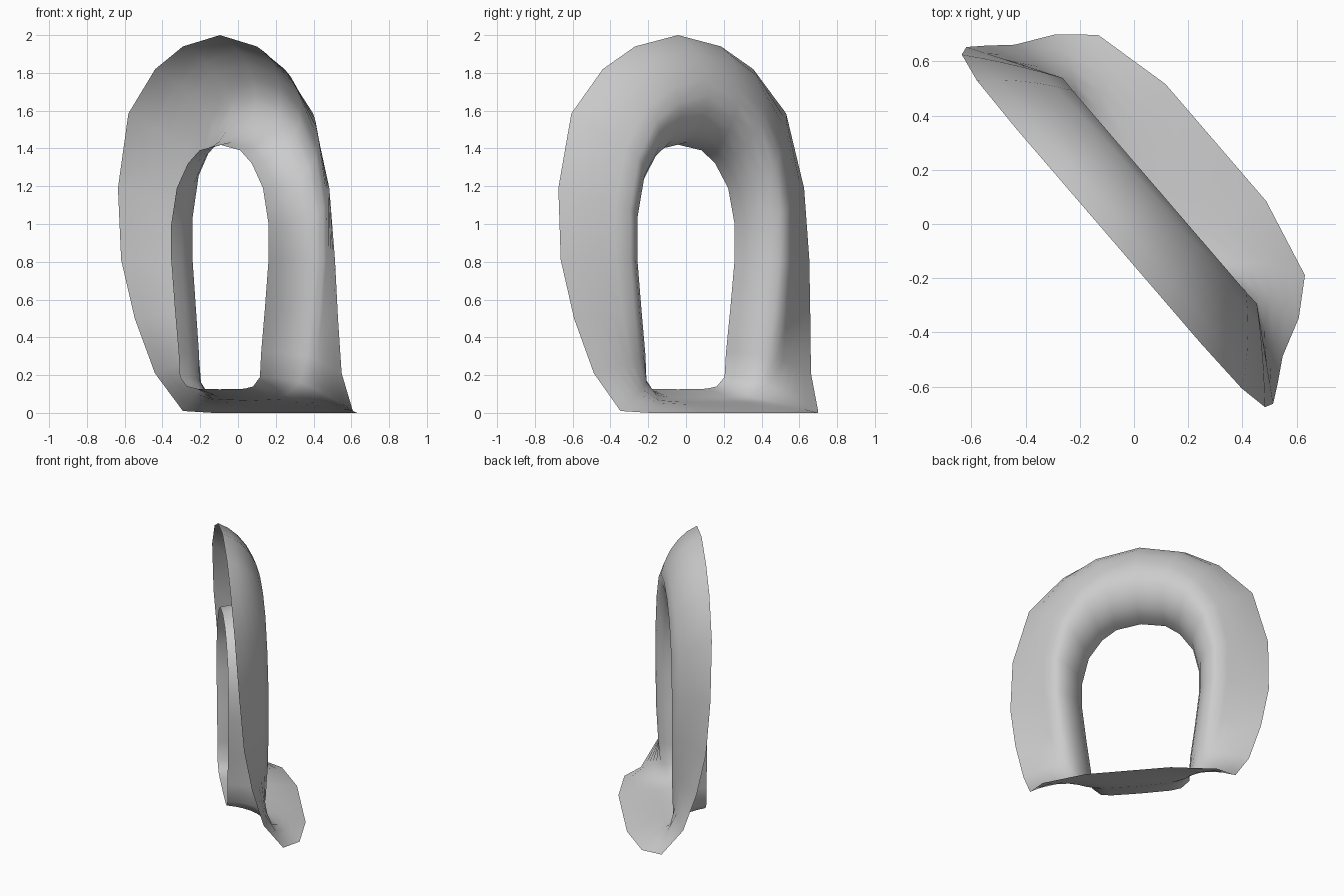
import bpy, bmesh, math
from mathutils import Vector

if "Cube" in bpy.data.objects:
    bpy.data.objects.remove(bpy.data.objects["Cube"])

# Stations run from the top of the arch, down one leg, to the middle of the foot.
# Axes: (across, forward, up)
rim = [(0, -.10, 2), (.30, -.10, 1.94), (.525, -.10, 1.82), (.75, -.094, 1.585),
       (.858, -.074, 1.19), (.868, -.043, .81), (.825, .015, .5), (.758, .098, .21),
       (.69, .235, .01), (.585, .355, 0), (.285, .425, 0), (0, .425, 0)]
crest = [(0, .15, 1.68), (.2, .15, 1.645), (.36, .15, 1.55), (.49, .15, 1.35),
         (.55, .152, 1.08), (.55, .152, .81), (.52, .15, .53), (.48, .14, .29),
         (.43, .13, .15), (.33, .12, .08), (.2, .10, .07), (0, .10, .065)]
hole = [(0, 1.42), (.165, 1.39), (.26, 1.32), (.35, 1.19), (.395, 1.0), (.395, .81),
        (.365, .55), (.335, .32), (.325, .19), (.27, .14), (.2, .128), (0, .125)]
outer_bulge = [.65, .6, .4, .2, .08, 0, -.1, -.15, -.3, -.3, -.25, -.25]
inner_bulge = [1, 1, 1, 1, 1, 1, 1, 1, .8, .5, .2, .2]
STEPS = 5


def curved(a, b, t, k, plane_first):
    """Quarter-ellipse blend from a to b; k = 0 is straight, negative is hollow."""
    s, c = math.sin(t * math.pi / 2), 1 - math.cos(t * math.pi / 2)
    f, g = (s, c) if plane_first else (c, s)
    f, g = t + k * (f - t), t + k * (g - t)
    d = b - a
    return a + Vector((d.x * f, d.y * g, d.z * f))


# Open shell: a half-round section swept round the loop
bm = bmesh.new()
rows = []
for r, c, h, ko, ki in zip(rim, crest, hole, outer_bulge, inner_bulge):
    r, c, h = Vector(r), Vector(c), Vector((h[0], -.1, h[1]))
    pts = [curved(r, c, i / STEPS, ko, False) for i in range(STEPS)]
    pts += [curved(c, h, i / STEPS, ki, True) for i in range(STEPS + 1)]
    rows.append([bm.verts.new(p) for p in pts])
for a, b in zip(rows, rows[1:]):
    for i in range(len(a) - 1):
        bm.faces.new((a[i], a[i + 1], b[i + 1], b[i]))
for f in bm.faces:
    f.smooth = True
bm.normal_update()
if sum(f.normal.y * f.calc_area() for f in bm.faces) < 0:
    bmesh.ops.reverse_faces(bm, faces=bm.faces[:])

mesh = bpy.data.meshes.new("arch_shell")
bm.to_mesh(mesh)
bm.free()
arch = bpy.data.objects.new("arch_shell", mesh)
bpy.context.collection.objects.link(arch)

# Second leg by mirroring, then turn the arch diagonally
mod = arch.modifiers.new("mirror", 'MIRROR')
mod.use_clip = True
arch.rotation_euler.z = math.radians(-49.3)
arch.location = (-.02, .023, 0)
